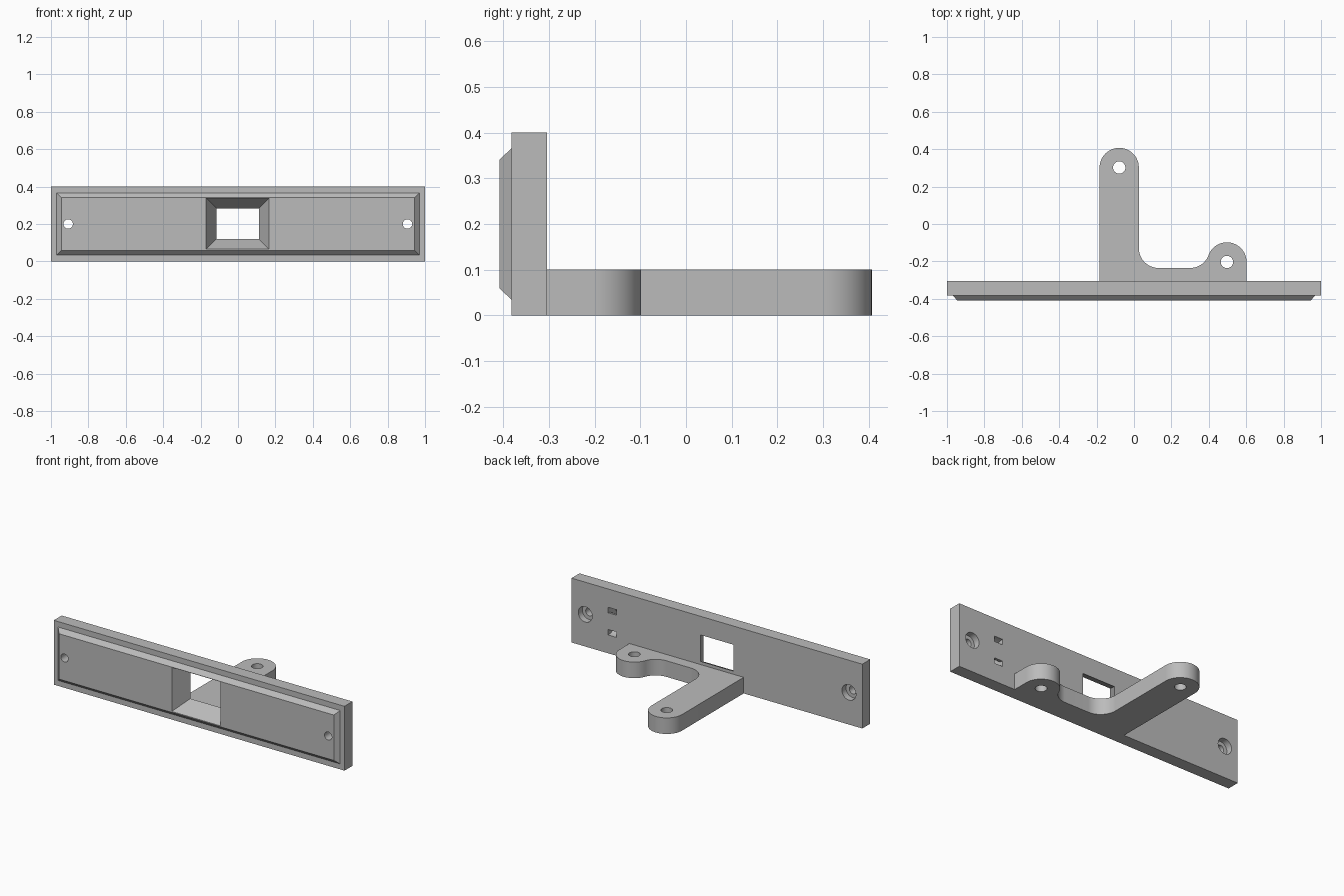
import bpy, bmesh
from math import sin, cos, pi, radians, atan2

default = bpy.data.objects.get("Cube")
if default:
    bpy.data.objects.remove(default, do_unlink=True)

grey = bpy.data.materials.new("light grey")
grey.use_nodes = True
colour = (0.5, 0.5, 0.5, 1)
grey.diffuse_color = colour
grey.node_tree.nodes["Principled BSDF"].inputs["Base Color"].default_value = colour


def loft(name, rings):
    """Closed solid through rings of equal point count."""
    bm = bmesh.new()
    loops = [[bm.verts.new(p) for p in ring] for ring in rings]
    n = len(loops[0])
    for a, b in zip(loops, loops[1:]):
        for i in range(n):
            j = (i + 1) % n
            bm.faces.new((a[i], a[j], b[j], b[i]))
    bm.faces.new(loops[0])
    bm.faces.new(loops[-1])
    bmesh.ops.recalc_face_normals(bm, faces=bm.faces)
    mesh = bpy.data.meshes.new(name)
    bm.to_mesh(mesh)
    bm.free()
    mesh.materials.append(grey)
    ob = bpy.data.objects.new(name, mesh)
    bpy.context.collection.objects.link(ob)
    return ob


def rect(y, x0, x1, z0, z1):
    return [(x0, y, z0), (x1, y, z0), (x1, y, z1), (x0, y, z1)]


def arc(cx, cy, r, a0, a1, n=24):
    return [(cx + r * cos(a0 + (a1 - a0) * i / n),
             cy + r * sin(a0 + (a1 - a0) * i / n)) for i in range(n + 1)]


def circle(cx, cy, r):
    return arc(cx, cy, r, 0, 2 * pi, 40)[:-1]


def prism_z(name, pts, z0, z1):
    return loft(name, [[(x, y, z) for x, y in pts] for z in (z0, z1)])


def prism_y(name, pts, y0, y1):
    return loft(name, [[(x, y, z) for x, z in pts] for y in (y0, y1)])


def prism_x(name, pts, x0, x1):
    return loft(name, [[(x, y, z) for y, z in pts] for x in (x0, x1)])


def cut(ob, cutters):
    bpy.context.view_layer.objects.active = ob
    for c in cutters:
        c.hide_render = True
        mod = ob.modifiers.new("cut", "BOOLEAN")
        mod.operation = "DIFFERENCE"
        mod.solver = "EXACT"
        mod.object = c
        bpy.ops.object.modifier_apply(modifier=mod.name)
        bpy.data.objects.remove(c, do_unlink=True)


def smooth(ob):
    bpy.ops.object.select_all(action="DESELECT")
    ob.select_set(True)
    bpy.context.view_layer.objects.active = ob
    bpy.ops.object.shade_smooth_by_angle(angle=radians(30))


# Face plate with a chamfered raised panel on the front
BACK, STEP, FRONT = -0.304, -0.382, -0.408
plate = loft("face_plate", [
    rect(BACK, -1, 1, 0, 0.4),
    rect(STEP, -1, 1, 0, 0.4),
    rect(STEP, -0.97, 0.97, 0.034, 0.366),
    rect(FRONT, -0.945, 0.945, 0.059, 0.341)])

# Tapered window, widening towards the front (ends run past both faces)
slope = 0.055 / (BACK - FRONT)


def window_ring(y):
    d = slope * (BACK - y)
    return rect(y, -0.115 - d, 0.112 + d, 0.12 - d, 0.284 + d)


cutters = [loft("window_cutter", [window_ring(BACK + 0.02), window_ring(FRONT - 0.02)])]

# Screw holes, counterbored from the back
for x in (-0.908, 0.906):
    cutters.append(prism_y("screw_cutter", circle(x, 0.2, 0.025), -0.5, -0.2))
    cutters.append(prism_y("counterbore_cutter", circle(x, 0.2, 0.048), BACK - 0.04, -0.2))

# Curved cable-tie channel opening as two slots on the back
channel = (arc(BACK, 0.2, 0.086, pi / 2, 3 * pi / 2) + [(-0.28, 0.114), (-0.28, 0.148)]
           + arc(BACK, 0.2, 0.052, 3 * pi / 2, pi / 2) + [(-0.28, 0.252), (-0.28, 0.286)])
cutters.append(prism_x("tie_channel_cutter", channel, 0.69, 0.748))
cut(plate, cutters)
smooth(plate)

# Rear bracket: long and short lugs joined by a filleted bridge
R = 0.105
long_x, long_y = -0.079, 0.302
short_x, short_y = 0.497, -0.203
bridge_y = -0.235
fillet_y = bridge_y + R
fillet_x = short_x - ((2 * R) ** 2 - (fillet_y - short_y) ** 2) ** 0.5
touch = atan2(short_y - fillet_y, short_x - fillet_x)
outline = ([(long_x - R, BACK), (short_x + R, BACK)]
           + arc(short_x, short_y, R, 0, pi + touch)
           + arc(fillet_x, fillet_y, R, touch, -pi / 2)[1:]
           + arc(long_x + 2 * R, fillet_y, R, 3 * pi / 2, pi)
           + arc(long_x, long_y, R, 0, pi))
bracket = prism_z("rear_bracket", outline, 0, 0.1)
cut(bracket, [prism_z("pivot_cutter", circle(x, y, 0.033), -0.1, 0.2)
              for x, y in ((long_x, long_y), (short_x, short_y))])
smooth(bracket)
